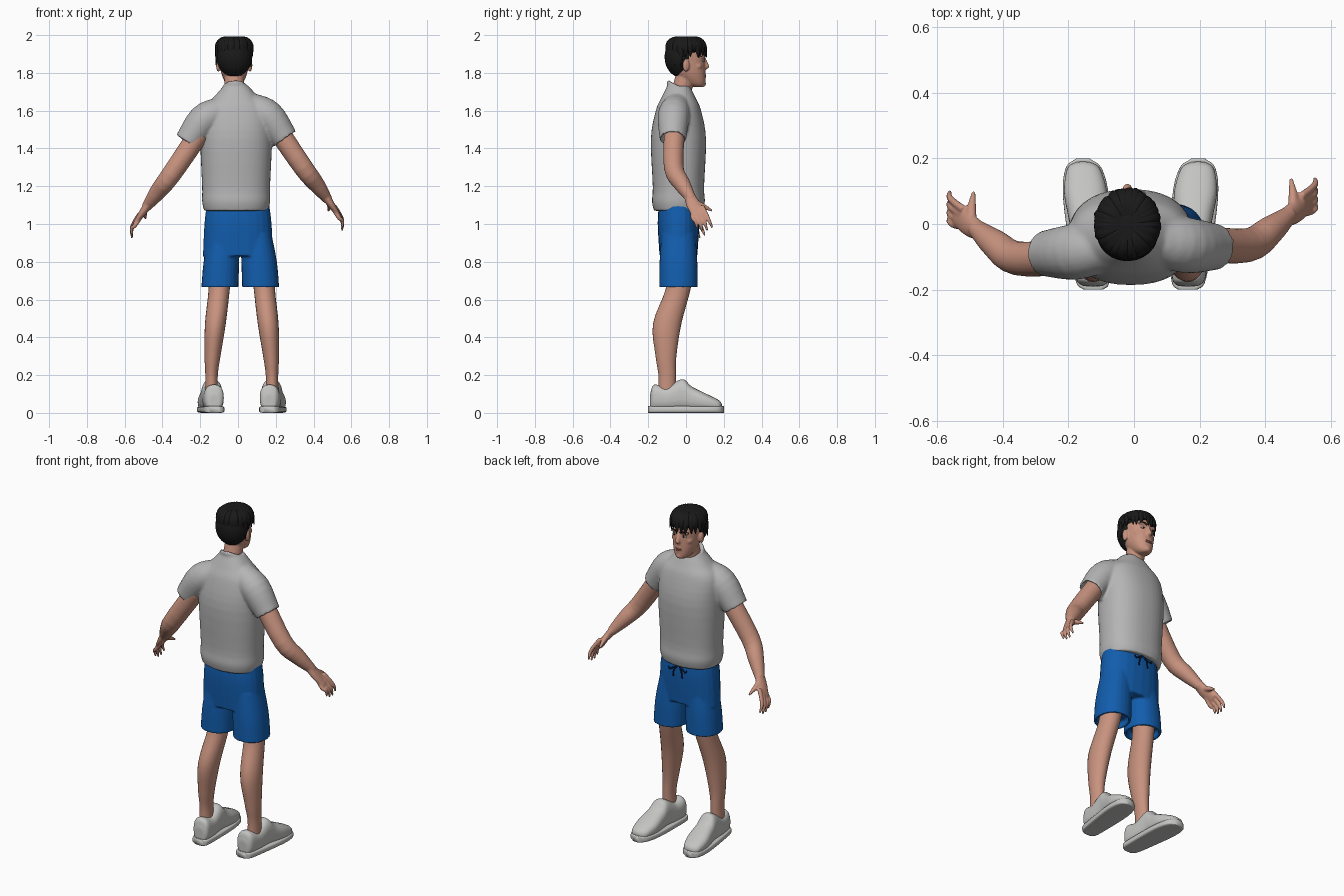
import bpy, bmesh, math, random
from mathutils import Vector

random.seed(4)
default_cube = bpy.data.objects.get("Cube")
if default_cube:
    bpy.data.objects.remove(default_cube)

AXIS_X, AXIS_Y, AXIS_Z = Vector((1, 0, 0)), Vector((0, 1, 0)), Vector((0, 0, 1))
SIDES = {"right": -1, "left": 1}
BODY_Y = -.04
HEAD_X = -.02


def material(name, red, green, blue):
    mat = bpy.data.materials.new(name)
    mat.use_nodes = True
    mat.diffuse_color = (red, green, blue, 1)
    bsdf = next(node for node in mat.node_tree.nodes if node.type == "BSDF_PRINCIPLED")
    bsdf.inputs["Base Color"].default_value = mat.diffuse_color
    bsdf.inputs["Roughness"].default_value = .8
    return mat


SKIN = material("skin", .58, .29, .21)
HAIR = material("black hair", .01, .01, .01)
SHIRT = material("light grey cotton", .46, .46, .46)
SHORTS = material("blue cloth", .006, .11, .42)
SHOE = material("off white shoe", .55, .55, .54)
CORD = material("navy cord", .004, .02, .09)
LIP = material("lip", .42, .16, .13)
WHITE = material("eye white", .6, .57, .54)


def smooth_path(points, steps):
    """Catmull-Rom curve through rows of x, y, z, half width, half depth."""
    rows = [Vector(point if len(point) == 5 else (*point, point[-1])) for point in points]
    rows = [rows[0] * 2 - rows[1], *rows, rows[-1] * 2 - rows[-2]]
    path = []
    for before, start, end, after in zip(rows, rows[1:], rows[2:], rows[3:]):
        leave, arrive = (end - before) / 2, (after - start) / 2
        for step in range(steps):
            t = step / steps
            ease = t * t * (3 - 2 * t)
            path.append(start.lerp(end, ease) + leave * t * (1 - t) ** 2
                        - arrive * t * t * (1 - t))
    return path + [rows[-2]]


def tube(bm, points, ref=AXIS_Y, axis=None, power=2, sides=24, steps=4, recess=0):
    """Closed loft of superellipse rings; recess hollows the last end."""
    path = smooth_path(points, steps)
    rings = []

    def bend(value):
        return math.copysign(abs(value) ** (2 / power), value)

    def add_ring(center, along, width, depth):
        across = along.cross(ref).normalized()
        up = across.cross(along)
        angles = [math.tau * i / sides for i in range(sides)]
        rings.append([bm.verts.new(center + across * bend(math.cos(angle)) * width
                                   + up * bend(math.sin(angle)) * depth)
                      for angle in angles])

    for i, row in enumerate(path):
        ahead, behind = path[min(i + 1, len(path) - 1)], path[max(i - 1, 0)]
        along = axis or (ahead.to_3d() - behind.to_3d()).normalized()
        add_ring(Vector(row[:3]), along, row[3], row[4])
    if recess:
        end = Vector(path[-1][:3])
        inward = (Vector(path[-2][:3]) - end).normalized() * recess
        for center in (end, end + inward):
            add_ring(center, along, row[3] * .84, row[4] * .84)
    faces = [bm.faces.new(rings[0]), bm.faces.new(rings[-1])]
    for low, high in zip(rings, rings[1:]):
        for i in range(sides):
            j = (i + 1) % sides
            faces.append(bm.faces.new((low[i], low[j], high[j], high[i])))
    bmesh.ops.recalc_face_normals(bm, faces=faces)


def column(bm, x, rows, **options):
    """Upright loft from rows of height, half width, half depth."""
    tube(bm, [(x, BODY_Y, *row) for row in rows], axis=AXIS_Z, **options)


def ball(bm, center, size):
    verts = bmesh.ops.create_uvsphere(bm, u_segments=24, v_segments=16, radius=1)["verts"]
    bmesh.ops.scale(bm, vec=size, verts=verts)
    bmesh.ops.translate(bm, vec=center, verts=verts)


def finish(name, bm, mat, voxel=0):
    """Turn the bmesh into an object; a voxel size fuses its pieces."""
    mesh = bpy.data.meshes.new(name)
    bm.to_mesh(mesh)
    bm.free()
    mesh.materials.append(mat)
    mesh.polygons.foreach_set("use_smooth", [True] * len(mesh.polygons))
    obj = bpy.data.objects.new(name, mesh)
    bpy.context.collection.objects.link(obj)
    if voxel:
        fuse = obj.modifiers.new("fuse", "REMESH")
        fuse.mode, fuse.voxel_size, fuse.use_smooth_shade = "VOXEL", voxel, True
        soften = obj.modifiers.new("soften", "SMOOTH")
        soften.factor, soften.iterations = .5, 4


def mirrored(side, rows, shift):
    """Rows for one side of the body, moved by a small pose shift."""
    return [(side * x + shift.x, y + shift.y, z + shift.z, *radii) for x, y, z, *radii in rows]


# Shirt: torso, open sleeves and a tilted collar, fused together
bm = bmesh.new()
column(bm, -.01, [(1.07, .17, .13), (1.12, .18, .14), (1.2, .18, .136), (1.45, .19, .146),
                  (1.6, .18, .12), (1.67, .12, .09), (1.73, .066, .06)], power=2.3, sides=40)
for side in SIDES.values():
    sleeve = [(.08, -.06, 1.61, .075), (.17, -.075, 1.56, .085), (.26, -.08, 1.44, .07)]
    tube(bm, mirrored(side, sleeve, Vector((-.01, side * .01, side * .01))), recess=.04)
turns = [math.tau * i / 24 for i in range(25)]
tube(bm, [(-.015 + .06 * math.cos(turn), -.033 + .06 * math.sin(turn),
           1.715 - .033 * math.sin(turn), .01, .014) for turn in turns],
     ref=AXIS_Z, sides=10, steps=1)
finish("shirt", bm, SHIRT, voxel=.008)

# Shorts: hips and two open legs
bm = bmesh.new()
column(bm, 0, [(1.1, .166, .104), (1, .178, .11), (.83, .186, .1)], power=2.3)
for side in SIDES.values():
    thigh = [(.085, BODY_Y, .95, .08, .09), (.1, BODY_Y, .8, .094, .1),
             (.108, BODY_Y, .665, .098, .102)]
    tube(bm, mirrored(side, thigh, AXIS_X * .012), axis=AXIS_Z, power=2.2, recess=.035)
finish("shorts", bm, SHORTS, voxel=.006)

# Drawstring: a hanging end and a loop on each side
bm = bmesh.new()
for side in SIDES.values():
    for spread, end in ((.03, 1), (.06, 1.05)):
        tube(bm, [(0, .07, 1.07, .004), (side * spread * .8, .08, 1.04, .004),
                  (side * spread, .08, end, .004)], sides=8)
finish("drawstring", bm, CORD)

for label, side in SIDES.items():
    # Lower leg
    bm = bmesh.new()
    leg = [(.115, -.03, .76, .062, .07), (.12, -.043, .65, .056, .066),
           (.14, -.1, .47, .055, .075), (.155, -.106, .3, .042, .055),
           (.16, -.1, .2, .033, .046), (.16, -.1, .1, .034, .046)]
    tube(bm, mirrored(side, leg, AXIS_X * .02), axis=AXIS_Z)
    finish(label + "_leg", bm, SKIN)

    # Shoe upper and sole, lofted from heel to toe with the toes turned out
    def shoe_row(y, width, low, high):
        x = .02 + side * (.16 + y * .08)
        return x, y, (low + high) / 2, width, (high - low) / 2

    bm = bmesh.new()
    upper = [(-.19, .03, .1), (-.17, .05, .15), (-.1, .055, .14), (-.02, .055, .18),
             (.03, .06, .14), (.1, .066, .105), (.17, .05, .07), (.19, .02, .05)]
    tube(bm, [shoe_row(y, width, .01, high) for y, width, high in upper],
         ref=AXIS_Z, axis=AXIS_Y, power=2.5)
    finish(label + "_shoe", bm, SHOE, voxel=.006)
    bm = bmesh.new()
    outline = [(-.2, .03), (-.18, .05), (-.1, .06), (.08, .07), (.17, .055), (.2, .02)]
    tube(bm, [shoe_row(y, width, 0, .036) for y, width in outline],
         ref=AXIS_Z, axis=AXIS_Y, power=5, sides=32)
    finish(label + "_sole", bm, SHOE)

    # Arm, posed a little higher and further forward on the left
    bm = bmesh.new()
    arm = [(.2, -.08, 1.5, .056), (.35, -.085, 1.28, .052),
           (.42, -.04, 1.19, .044), (.48, .01, 1.11, .026)]
    tube(bm, mirrored(side, arm, Vector((-.005, side * .02, side * .02))))

    # Hand, laid out around the wrist
    wrist = Vector((side * .48 - .005, .01 + side * .02, 1.11 + side * .02))
    tube(bm, mirrored(side, [(-.01, -.01, .015, .024, .03), (.02, .01, -.03, .019, .037),
                             (.055, .04, -.08, .012, .038)], wrist))
    for finger in range(4):
        spread = .03 - .017 * finger
        reach = (.07, .085, .085, .07)[finger]
        base, tip = .035 + spread * 1.35, .11 - .027 * finger
        tube(bm, mirrored(side, [(.035, .025 + spread, spread / 2 - .05, .012),
                                 (.062, base, spread / 2 - .09, .011),
                                 (.078, (base + tip) / 2, -.07 - reach * .6, .01),
                                 (.076, tip, -.08 - reach, .006)], wrist), sides=12)
    tube(bm, mirrored(side, [(.01, .015, -.015, .016), (.01, .06, -.035, .014),
                             (.004, .108, -.06, .006)], wrist), ref=AXIS_Z, sides=12)
    finish(label + "_arm", bm, SKIN, voxel=.005)

# Head: skull, jaw, neck, nose, chin, mouth, brow, cheeks and ears
bm = bmesh.new()
ball(bm, (HEAD_X, 0, 1.89), (.08, .1, .095))
tube(bm, [(HEAD_X, .066, 1.725, .025), (HEAD_X, .05, 1.745, .046, .052),
          (HEAD_X, .02, 1.8, .069, .083), (HEAD_X, 0, 1.88, .078, .1)], axis=AXIS_Z, power=2.2)
tube(bm, [(HEAD_X, BODY_Y, 1.64, .06), (HEAD_X, -.025, 1.7, .054), (HEAD_X, 0, 1.8, .052)],
     axis=AXIS_Z)
tube(bm, [(HEAD_X, .096, 1.88, .007), (HEAD_X, .108, 1.834, .015), (HEAD_X, .1, 1.82, .01)],
     axis=AXIS_Z)
ball(bm, (HEAD_X, .088, 1.742), (.024, .018, .017))
ball(bm, (HEAD_X, .092, 1.785), (.026, .014, .018))
for side in SIDES.values():
    ball(bm, (HEAD_X + side * .032, .09, 1.886), (.027, .014, .009))
    ball(bm, (HEAD_X + side * .045, .06, 1.835), (.022, .025, .02))
    ball(bm, (HEAD_X + side * .084, 0, 1.84), (.012, .018, .035))
finish("head", bm, SKIN, voxel=.005)

# Eyes, pupils, brows and lips
eyes, dark, lips = bmesh.new(), bmesh.new(), bmesh.new()
for side in SIDES.values():
    ball(eyes, (HEAD_X + side * .032, .09, 1.866), (.014, .008, .006))
    ball(dark, (HEAD_X + side * .032, .096, 1.866), (.006, .003, .006))
    tube(dark, [(HEAD_X + side * .012, .1, 1.887, .005), (HEAD_X + side * .034, .1, 1.894, .005),
                (HEAD_X + side * .056, .083, 1.888, .003)], ref=AXIS_Z, sides=10)
    ball(lips, (HEAD_X, .1, 1.784 + side * .004), (.021, .007, .005))
finish("eyes", eyes, WHITE)
finish("pupils_and_brows", dark, HAIR)
finish("lips", lips, LIP)

# Hair: a cap, then two layers of locks swept out from the crown
bm = bmesh.new()
ball(bm, (HEAD_X, -.03, 1.885), (.094, .084, .108))
ball(bm, (HEAD_X, 0, 1.935), (.092, .098, .058))
finish("hair_cap", bm, HAIR, voxel=.006)
bm = bmesh.new()
for count, drop in ((22, .05), (15, .02)):
    for i in range(count):
        angle = math.tau * (i + random.uniform(-.3, .3)) / count
        out = Vector((math.cos(angle), math.sin(angle), 0))
        fall = drop + (.065 if out.y < -.2 else .015) * random.uniform(.6, 1)

        def lock_row(radius, height, *thickness):
            return (HEAD_X + out.x * radius, out.y * radius * 1.08, height, *thickness)

        tube(bm, [lock_row(.015, 1.98, .01), lock_row(.06, 1.975, .02, .016),
                  lock_row(.09, 1.945, .02, .012),
                  lock_row(random.uniform(.09, .105), 1.945 - fall, .002)],
             ref=(out + AXIS_Z * .6).normalized(), sides=10)
finish("hair_locks", bm, HAIR)
